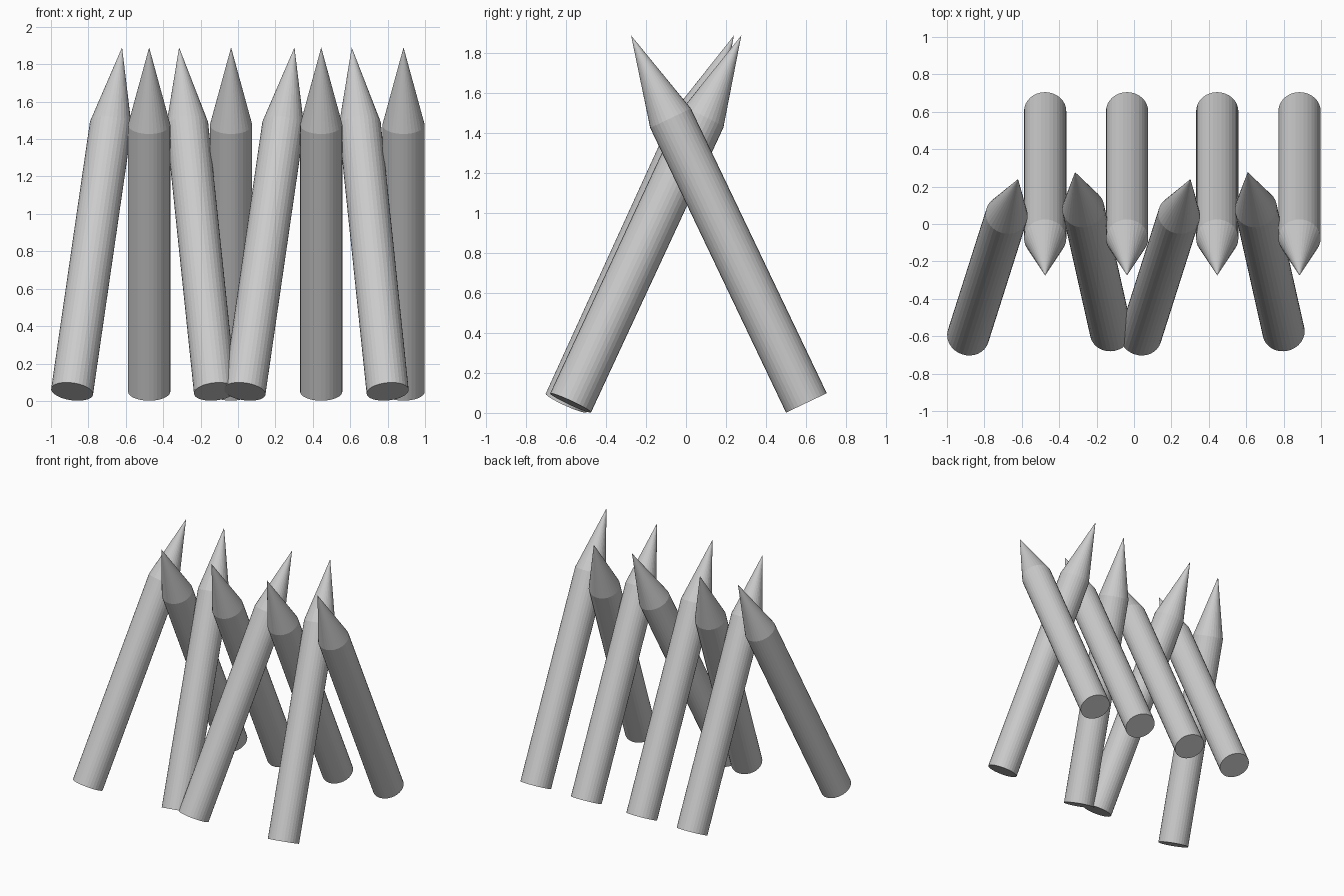
import bpy, bmesh, math
from mathutils import Vector

if "Cube" in bpy.data.objects:
    bpy.data.objects.remove(bpy.data.objects["Cube"])

RADIUS = 0.113
SIDES = 32
SHOULDER = 1.58   # length of the shaft below the sharpened point


def stake(name, base, tip):
    """Round stake with a conical point, running from base to tip."""
    base, tip = Vector(base), Vector(tip)
    axis = tip - base
    length = axis.length
    bm = bmesh.new()
    ring = lambda z: [bm.verts.new((RADIUS * math.cos(2 * math.pi * i / SIDES),
                                    RADIUS * math.sin(2 * math.pi * i / SIDES), z))
                      for i in range(SIDES)]
    low, high = ring(0), ring(SHOULDER)
    point = bm.verts.new((0, 0, length))
    bm.faces.new(low[::-1])
    for i in range(SIDES):
        j = (i + 1) % SIDES
        bm.faces.new((low[i], low[j], high[j], high[i]))
        bm.faces.new((high[i], high[j], point))
    mesh = bpy.data.meshes.new(name)
    bm.to_mesh(mesh)
    bm.free()
    obj = bpy.data.objects.new(name, mesh)
    obj.location = base
    obj.rotation_euler = axis.to_track_quat('Z', 'Y').to_euler()
    bpy.context.collection.objects.link(obj)


# Back row: parallel stakes leaning forward
for i, x in enumerate((-0.475, -0.037, 0.445, 0.885)):
    stake(f"back_stake_{i + 1}", (x, 0.603, 0.05), (x, -0.275, 1.89))

# Front row: stakes leaning back, alternately splayed right and left
for i, x in enumerate((-0.887, 0.035)):
    stake(f"front_stake_right_lean_{i + 1}", (x, -0.60, 0.05), (x + 0.267, 0.24, 1.89))
for i, x in enumerate((-0.123, 0.80)):
    stake(f"front_stake_left_lean_{i + 1}", (x, -0.578, 0.05), (x - 0.192, 0.277, 1.89))
